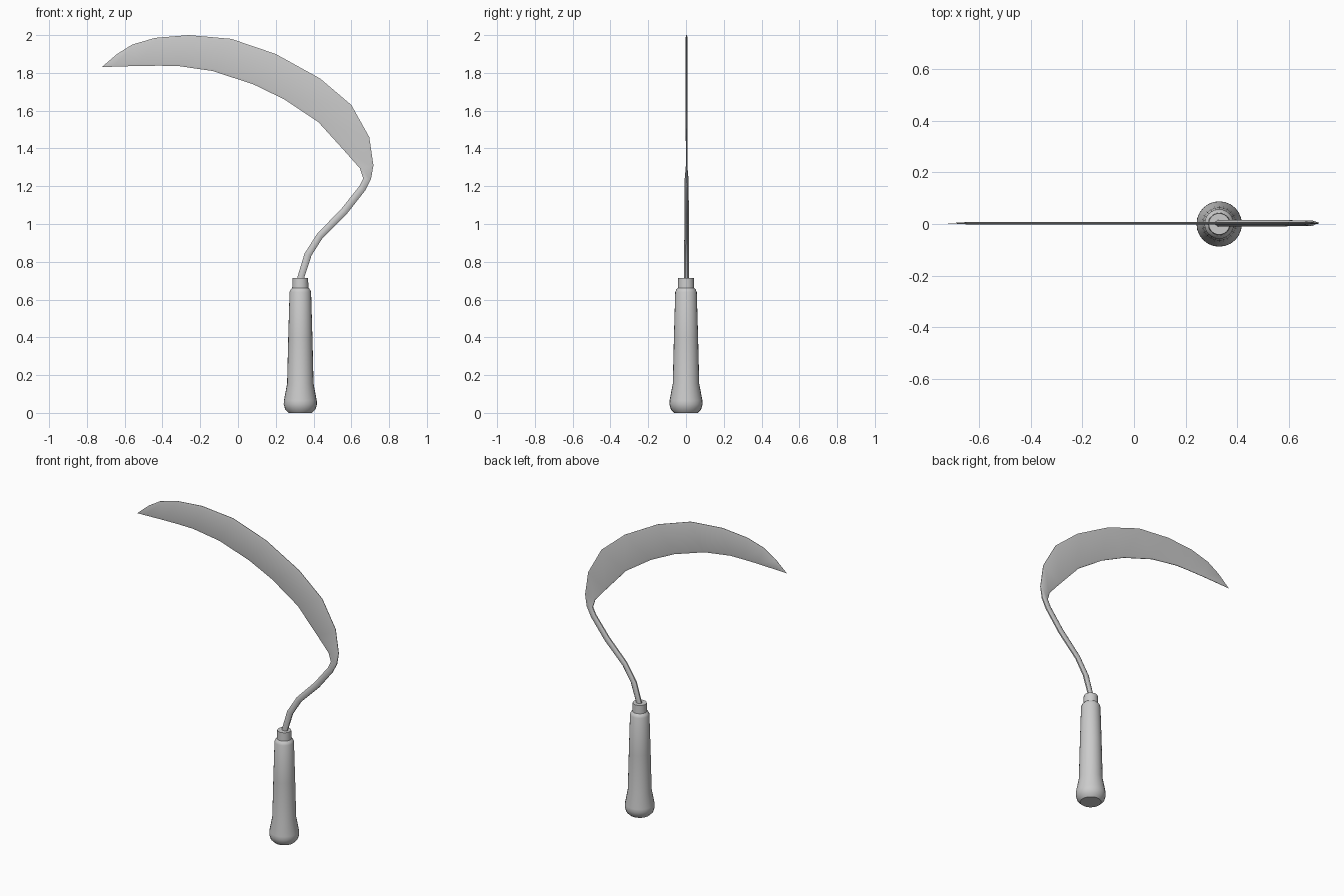
import bpy, bmesh, math

if "Cube" in bpy.data.objects:
    bpy.data.objects.remove(bpy.data.objects["Cube"])

HX, Y0 = 0.33, 0.003


def make_object(name, bm, angle):
    bmesh.ops.recalc_face_normals(bm, faces=bm.faces)
    me = bpy.data.meshes.new(name)
    bm.to_mesh(me)
    bm.free()
    ob = bpy.data.objects.new(name, me)
    bpy.context.collection.objects.link(ob)
    bpy.ops.object.select_all(action='DESELECT')
    ob.select_set(True)
    bpy.context.view_layer.objects.active = ob
    bpy.ops.object.shade_smooth_by_angle(angle=math.radians(angle))
    return ob


def loft(name, rings, angle, first_point=None):
    """Skin a list of equal-length closed rings, capped or brought to a point."""
    bm = bmesh.new()
    loops = [[bm.verts.new(p) for p in ring] for ring in rings]
    n = len(loops[0])
    for a, b in zip(loops, loops[1:]):
        for i in range(n):
            j = (i + 1) % n
            bm.faces.new((a[i], a[j], b[j], b[i]))
    if first_point:
        tip = bm.verts.new(first_point)
        for i in range(n):
            bm.faces.new((tip, loops[0][i], loops[0][(i + 1) % n]))
    else:
        bm.faces.new(loops[0])
    bm.faces.new(loops[-1])
    return make_object(name, bm, angle)


# Blade and tang: outer x, z, inner x, z, half thickness
stations = [
    (-0.64, 1.90, -0.655, 1.833, .004), (-0.56, 1.95, -0.52, 1.837, .004),
    (-0.44, 1.985, -0.42, 1.838, .004), (-0.26, 2.0, -0.32, 1.837, .005),
    (-0.035, 1.98, -0.135, 1.81, .005), (0.20, 1.90, 0.08, 1.74, .005),
    (0.435, 1.77, 0.245, 1.66, .005), (0.60, 1.63, 0.425, 1.54, .005),
    (0.695, 1.46, 0.57, 1.38, .004), (0.717, 1.31, 0.645, 1.295, .004),
    (0.704, 1.238, 0.663, 1.242, .010), (0.673, 1.177, 0.642, 1.20, .011),
    (0.575, 1.052, 0.547, 1.08, .012), (0.447, 0.925, 0.42, 0.95, .012),
    (0.389, 0.833, 0.352, 0.843, .013), (0.352, 0.72, 0.315, 0.72, .013),
    (0.345, 0.65, 0.315, 0.65, .013),
]


def blade_section(ox, oz, ix, iz, t):
    width = math.hypot(ox - ix, oz - iz)
    b = min(0.014 / width, 0.28)        # bevel along spine and cutting edge
    e = t * 0.35
    pts = [(0, e), (b, t), (1 - b, t), (1, e), (1, -e), (1 - b, -t), (b, -t), (0, -e)]
    return [(ox + (ix - ox) * f, Y0 + y, oz + (iz - oz) * f) for f, y in pts]


loft("blade_and_tang", [blade_section(*s) for s in stations], 40, (-0.722, Y0, 1.83))

# Turned handle: radius, z
profile = [(.062, 0), (.080, .018), (.088, .045), (.087, .065), (.070, .155),
           (.064, .40), (.057, .64), (.052, .652), (.043, .662), (.041, .715)]
SIDES = 24


def circle(r, z):
    return [(HX + r * math.cos(2 * math.pi * i / SIDES),
             r * math.sin(2 * math.pi * i / SIDES), z) for i in range(SIDES)]


loft("handle", [circle(r, z) for r, z in profile], 35)
